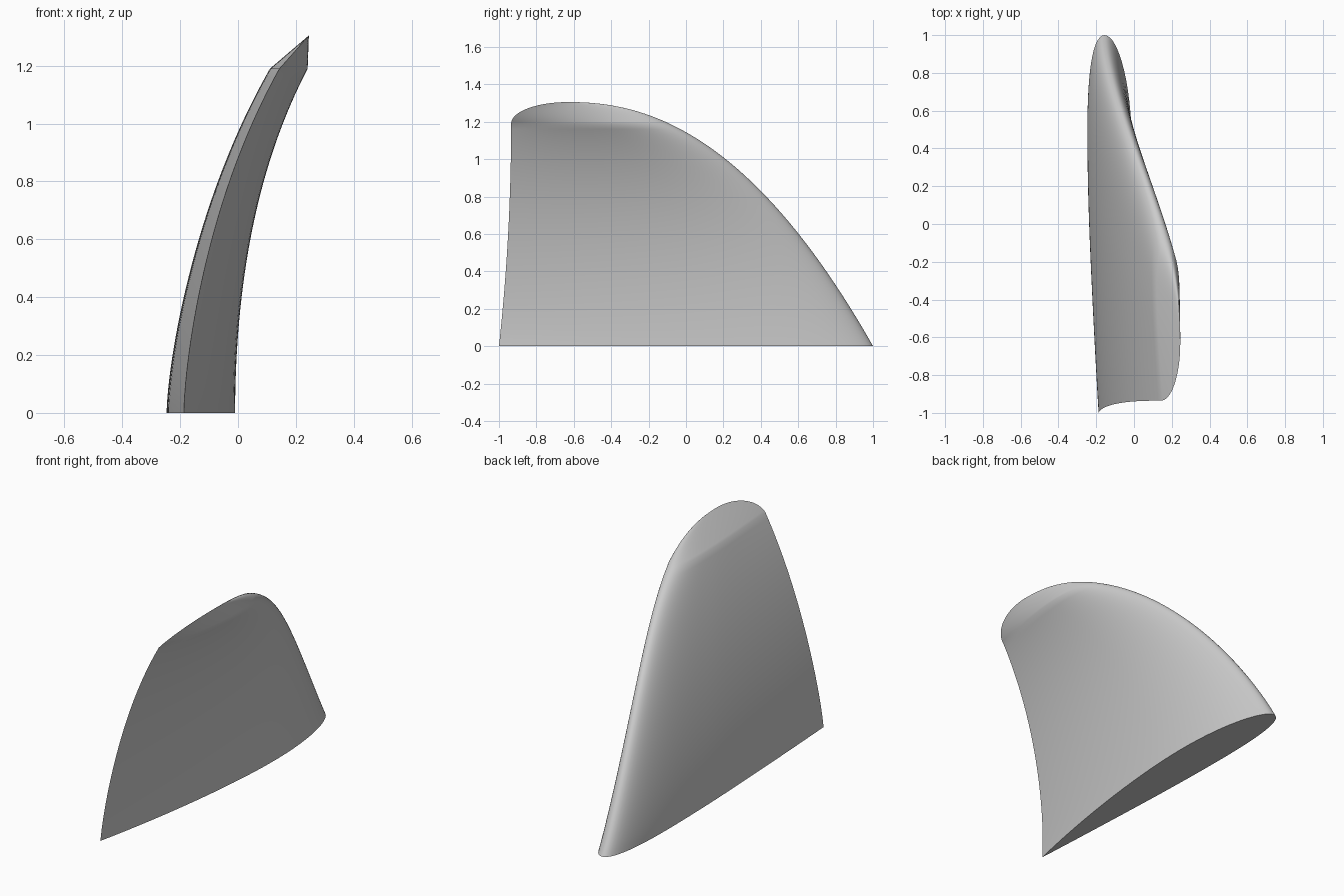
import bpy, bmesh, math

cube = bpy.data.objects.get("Cube")
if cube:
    bpy.data.objects.remove(cube, do_unlink=True)

HEIGHT, SHOULDER = 1.305, 1.19   # tip height, height where the tip cap starts
APEX_X, APEX_Y = 0.245, -0.63
HALF = 40                        # points along each side of the section


def airfoil():
    """Cambered section as (chord 0 nose..1 tail, width 0..1)."""
    def side(c, sign):
        t = 0.6 * (0.2969 * math.sqrt(c) - 0.126 * c - 0.3516 * c**2
                   + 0.2843 * c**3 - 0.1036 * c**4)
        p = 0.4
        camber = 0.02 * (2*p*c - c*c) / p**2 if c < p else \
            0.02 * (1 - 2*p + 2*p*c - c*c) / (1 - p)**2
        return camber + sign * t - 0.016 * c      # slight chord tilt
    cs = [(1 - math.cos(math.pi * i / HALF)) / 2 for i in range(HALF + 1)]
    pts = [(c, side(c, 1)) for c in reversed(cs)]
    pts += [(c, side(c, -1)) for c in cs[1:-1]]
    low = min(w for _, w in pts)
    high = max(w for _, w in pts)
    return [(c, (w - low) / (high - low)) for c, w in pts]


def extents(z):
    """Nose y, tail y, right x and left x of the fin at height z."""
    nose = APEX_Y + 1.63 * max(0, 1 - z / HEIGHT) ** (1 / 2.2)
    zs = min(z, SHOULDER)
    x0 = -0.247 + 0.232 * zs**1.5 + 0.028 * zs**4
    x1 = -0.01 + 0.136 * zs**2 + 0.029 * zs**4
    if z <= SHOULDER:
        tail = -0.935 - 0.065 * (1 - z / SHOULDER)**2
    else:
        f = min(1, (z - SHOULDER) / (HEIGHT - SHOULDER))
        tail = APEX_Y - 0.305 * math.sqrt(1 - f * f)
        x0 += (APEX_X - x0) * f
        x1 += (APEX_X - x1) * f
    return nose, tail, x0, x1


# Curved fin lofted through horizontal sections
section = airfoil()
heights = [SHOULDER * i / 40 for i in range(41)]
heights += [SHOULDER + (HEIGHT - SHOULDER) * math.sin(math.pi / 2 * i / 20)
            for i in range(1, 21)]
bm = bmesh.new()
rings = []
for z in heights:
    nose, tail, x0, x1 = extents(z)
    rings.append([bm.verts.new((x0 + (x1 - x0) * w, nose + (tail - nose) * c, z))
                  for c, w in section])
for a, b in zip(rings, rings[1:]):
    for i in range(len(a)):
        j = (i + 1) % len(a)
        bm.faces.new((a[i], a[j], b[j], b[i]))
bm.faces.new(rings[0])           # flat base
bmesh.ops.remove_doubles(bm, verts=bm.verts, dist=0.0002)
bmesh.ops.recalc_face_normals(bm, faces=bm.faces)
mesh = bpy.data.meshes.new("curved_fin")
bm.to_mesh(mesh)
bm.free()

fin = bpy.data.objects.new("curved_fin", mesh)
bpy.context.collection.objects.link(fin)

# Plain grey
grey = bpy.data.materials.new("light_grey")
grey.use_nodes = True
color = (0.6, 0.6, 0.6, 1)
grey.diffuse_color = color
grey.node_tree.nodes["Principled BSDF"].inputs["Base Color"].default_value = color
mesh.materials.append(grey)

bpy.context.view_layer.objects.active = fin
fin.select_set(True)
bpy.ops.object.shade_smooth_by_angle(angle=math.radians(35))
